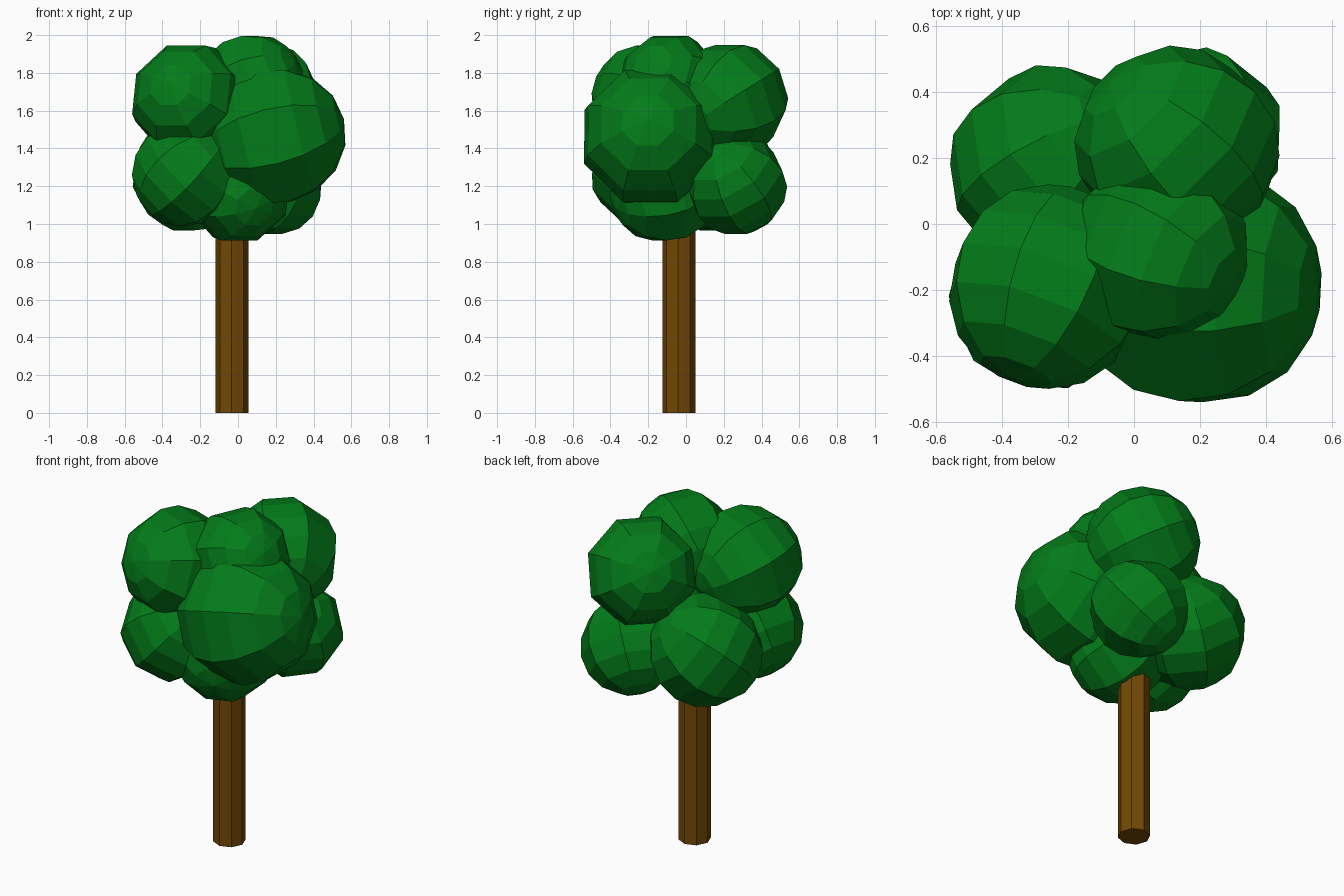
import bpy
from math import radians
from mathutils import Vector, Quaternion

if "Cube" in bpy.data.objects:
    bpy.data.objects.remove(bpy.data.objects["Cube"])


def material(name, rgb):
    m = bpy.data.materials.new(name)
    m.diffuse_color = (*rgb, 1)
    m.use_nodes = True
    m.node_tree.nodes["Principled BSDF"].inputs["Base Color"].default_value = m.diffuse_color
    return m


green = material("leaf_green", (0.001, 0.2, 0.01))
brown = material("bark_brown", (0.17, 0.065, 0.001))

# Octagonal trunk, running up into the foliage
bpy.ops.mesh.primitive_cylinder_add(vertices=8, radius=0.088, depth=1.25,
                                    location=(-0.031, -0.037, 0.625))
trunk = bpy.context.object
trunk.name = "trunk"
trunk.rotation_euler.z = radians(-3)
trunk.data.materials.append(brown)

# Foliage clumps: name, centre, radius, direction of the sphere pole
clumps = [
    ("front_right", (0.19, -0.185, 1.462), 0.383, (1, -0.05, 0.25)),
    ("top", (0.072, -0.085, 1.732), 0.282, (0.7, -0.3, 0.4)),
    ("upper_front_left", (-0.26, -0.19, 1.655), 0.312, (-0.3, -0.8, 0.25)),
    ("upper_back_right", (0.13, 0.23, 1.655), 0.312, (-0.65, 0.65, 0.4)),
    ("lower_back_right", (0.185, 0.265, 1.21), 0.273, (0.5, -0.4, 0.7)),
    ("lower_back_left", (-0.25, 0.17, 1.265), 0.315, (0.6, 0.5, 0.6)),
    ("lower_front_left", (-0.275, -0.22, 1.265), 0.287, (0.7, -0.2, 0.7)),
    ("bottom", (0.0, -0.12, 1.178), 0.285, (0.3, -0.8, -0.3)),
]
roll = Quaternion((0, 0, 1), radians(22.5))
for name, centre, radius, pole in clumps:
    bpy.ops.mesh.primitive_uv_sphere_add(segments=8, ring_count=8,
                                         radius=radius, location=centre)
    clump = bpy.context.object
    clump.name = "foliage_" + name
    aim = Vector(pole).to_track_quat('Z', 'Y') @ roll
    clump.rotation_euler = aim.to_euler()
    clump.data.materials.append(green)
